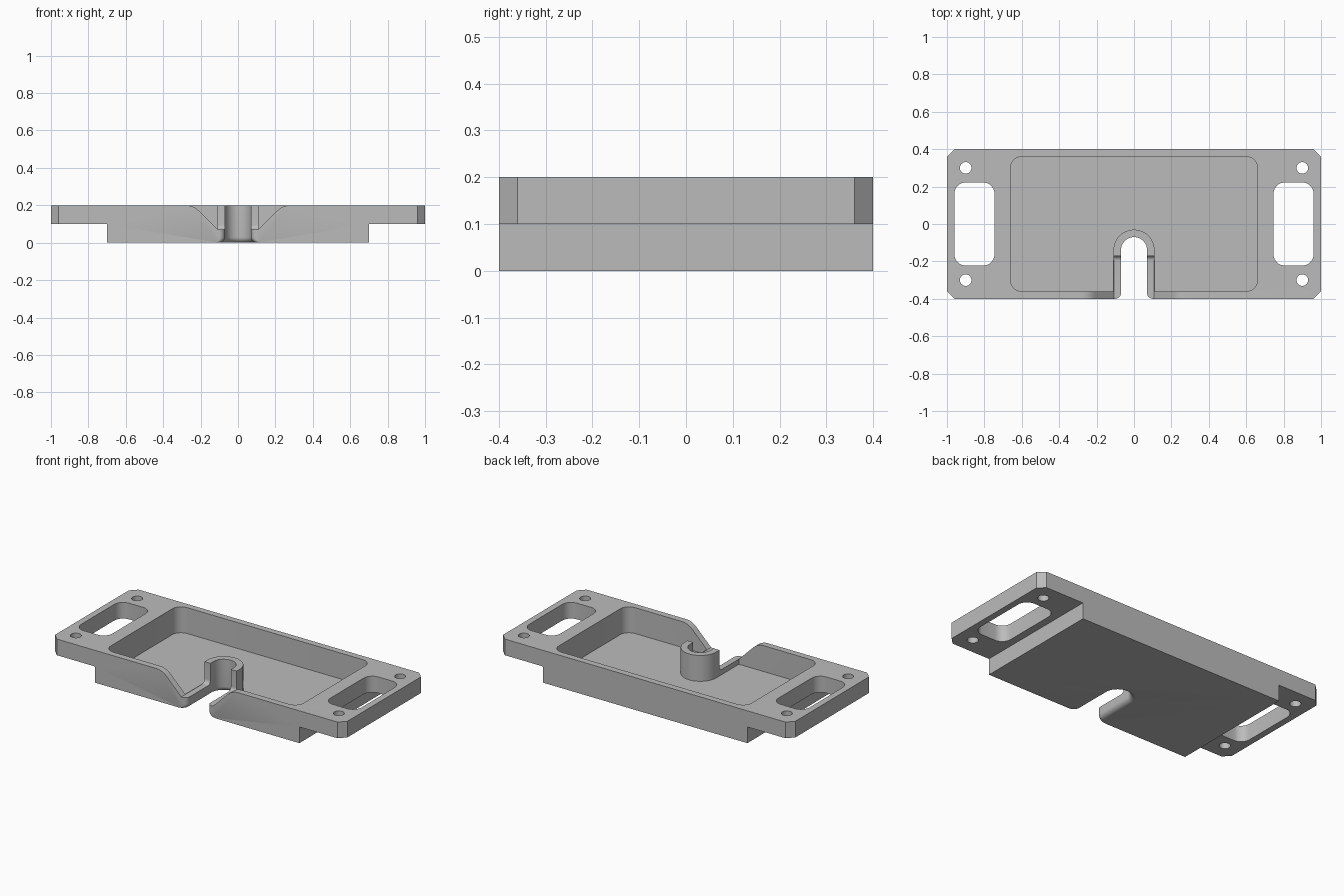
import bpy, bmesh, math
from mathutils import Vector

if "Cube" in bpy.data.objects:
    bpy.data.objects.remove(bpy.data.objects["Cube"], do_unlink=True)

grey = bpy.data.materials.new("plain grey")
grey.use_nodes = True
COLOUR = (0.5, 0.5, 0.5, 1)
grey.diffuse_color = COLOUR
grey.node_tree.nodes["Principled BSDF"].inputs["Base Color"].default_value = COLOUR


def loft(name, loops):
    """Closed solid through matching loops of points, capped at both ends."""
    bm = bmesh.new()
    rings = [[bm.verts.new(p) for p in loop] for loop in loops]
    n = len(rings[0])
    for a, b in zip(rings, rings[1:]):
        for i in range(n):
            j = (i + 1) % n
            bm.faces.new((a[i], a[j], b[j], b[i]))
    bm.faces.new(rings[0][::-1])
    bm.faces.new(rings[-1])
    bmesh.ops.recalc_face_normals(bm, faces=bm.faces)
    mesh = bpy.data.meshes.new(name)
    bm.to_mesh(mesh)
    bm.free()
    mesh.materials.append(grey)
    obj = bpy.data.objects.new(name, mesh)
    bpy.context.collection.objects.link(obj)
    return obj


def prism(name, pts, lo, hi, axis="z"):
    """Extrude a flat outline along one axis."""
    place = {"x": lambda p, h: (h, p[0], p[1]),
             "y": lambda p, h: (p[0], h, p[1]),
             "z": lambda p, h: (p[0], p[1], h)}[axis]
    return loft(name, [[place(p, h) for p in pts] for h in (lo, hi)])


def boolean(target, tool, operation="DIFFERENCE"):
    mod = target.modifiers.new("shape", "BOOLEAN")
    mod.operation, mod.solver, mod.object = operation, "EXACT", tool
    bpy.context.view_layer.objects.active = target
    bpy.ops.object.modifier_apply(modifier=mod.name)
    bpy.data.objects.remove(tool, do_unlink=True)


def arc(cx, cy, r, start, end, steps=8):
    angles = [math.radians(start + (end - start) * i / steps) for i in range(steps + 1)]
    return [(cx + r * math.cos(a), cy + r * math.sin(a)) for a in angles]


def rounded(cx, cy, hx, hy, r):
    pts = []
    for sx, sy, a in ((1, 1, 0), (-1, 1, 90), (-1, -1, 180), (1, -1, 270)):
        pts += arc(cx + sx * (hx - r), cy + sy * (hy - r), r, a, a + 90)
    return pts


def mirrored(half):
    """Complete an outline that runs down the right side."""
    return half + [(-x, y) for x, y in reversed(half)]


# Stepped body with clipped corners
body = prism("mounting_tray", mirrored([(1, 0.2), (1, 0.1), (0.7, 0.1), (0.7, 0)]),
             -0.6, 0.6, "y")
plan = mirrored([(0.96, 0.4), (1, 0.36), (1, -0.36), (0.96, -0.4)])
boolean(body, prism("plan", plan, -0.2, 0.4), "INTERSECT")

# Pocket, leaving an arched wall around the cable slot
CY = -0.14
pocket = prism("pocket", rounded(0, 0, 0.66, 0.36, 0.06), 0.04, 0.4)
arch = arc(0, CY, 0.11, 0, 180, 24) + [(-0.11, -0.6), (0.11, -0.6)]
boolean(pocket, prism("arch", arch, -0.1, 0.6))
boolean(body, pocket)

# Sloped notch in the front wall, ending in a step at the arch
slope = [(0.28, 0.4)] + arc(0.28, 0.1, 0.1, 90, 135) + [(0.108, 0.07)]
notch = prism("notch", mirrored(slope), -0.7, 0, "y")
step = [(-0.6, 0), (-0.195, 0)] + arc(-0.195, 0.095, 0.025, 270, 360) + [(-0.17, 0.3), (-0.6, 0.3)]
boolean(notch, prism("step", step, -0.5, 0.5, "x"), "INTERSECT")
boolean(body, notch)


# Cable slot with a rounded mouth and a rounded lower edge
def slot_outline(d, z, flare=0.03):
    r = 0.07 + d
    half = arc(0, CY, r, 90, 0, 12)[1:]
    half += arc(r + flare, -0.4 + flare, flare, 180, 270, 6)
    half += [(r + flare, -0.5)]
    return [(x, y, z) for x, y in [(0, CY + r)] + mirrored(half)]


R = 0.03
levels = [(R, -0.1)]
for i in range(7):
    a = math.radians(15 * i)
    levels.append((R * (1 - math.sin(a)), R * (1 - math.cos(a))))
levels.append((0, 0.4))
boolean(body, loft("slot", [slot_outline(d, z) for d, z in levels]))

# End windows and screw holes
for side in (-1, 1):
    boolean(body, prism("window", rounded(side * 0.853, 0, 0.107, 0.222, 0.06), -0.1, 0.4))
    for y in (-0.3, 0.3):
        boolean(body, prism("hole", arc(side * 0.9, y, 0.031, 0, 345, 23), -0.1, 0.4))

# Smooth curves, sharp edges
bpy.ops.object.select_all(action="DESELECT")
body.select_set(True)
bpy.context.view_layer.objects.active = body
bpy.ops.object.shade_smooth_by_angle(angle=math.radians(30))
